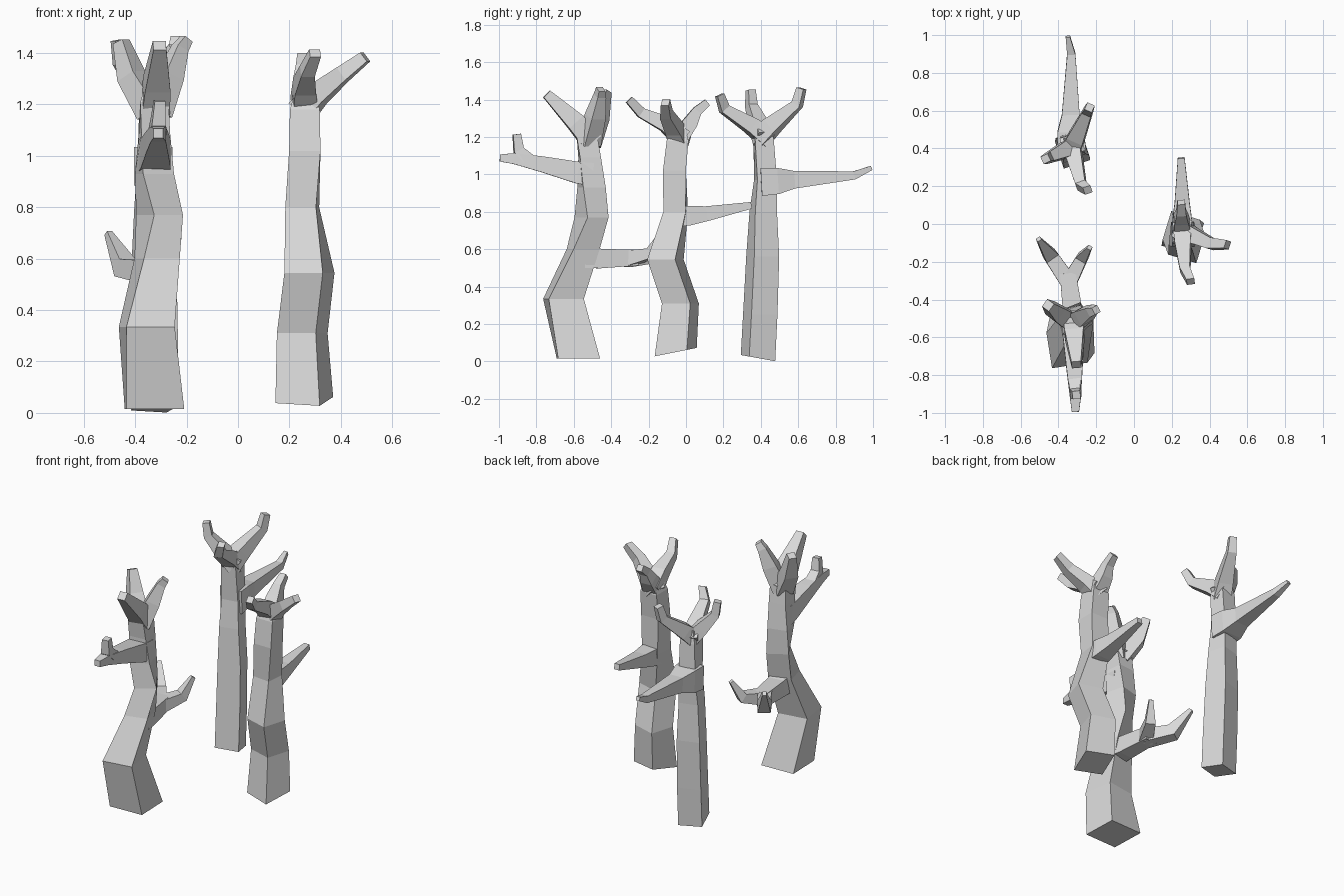
import bpy
import bmesh
from math import cos, sin, radians
from mathutils import Vector

default_cube = bpy.data.objects.get("Cube")
if default_cube:
    bpy.data.objects.remove(default_cube, do_unlink=True)

# One plain grey bark for everything
bark = bpy.data.materials.new("grey_bark")
bark.use_nodes = True
bark_colour = (0.7, 0.7, 0.7, 1)
bark.diffuse_color = bark_colour
bark.node_tree.nodes["Principled BSDF"].inputs["Base Color"].default_value = bark_colour

CORNERS = ((-1, -1), (1, -1), (1, 1), (-1, 1))


def loft(name, rings):
    """Skin a stack of four-sided rings and close both ends."""
    bm = bmesh.new()
    loops = [[bm.verts.new(point) for point in ring] for ring in rings]
    for lower, upper in zip(loops, loops[1:]):
        for i in range(len(lower)):
            j = (i + 1) % len(lower)
            bm.faces.new((lower[i], lower[j], upper[j], upper[i]))
    bm.faces.new(loops[0])
    bm.faces.new(loops[-1])
    bmesh.ops.recalc_face_normals(bm, faces=bm.faces)
    mesh = bpy.data.meshes.new(name)
    bm.to_mesh(mesh)
    bm.free()
    mesh.materials.append(bark)
    obj = bpy.data.objects.new(name, mesh)
    bpy.context.collection.objects.link(obj)
    return obj


def trunk(name, stations, foot_slope=0.0):
    """Level square rings: centre x, y, z, half width, turn in degrees."""
    rings = []
    for index, (x, y, z, half, turn) in enumerate(stations):
        c, s = cos(radians(turn)), sin(radians(turn))
        slope = foot_slope if index == 0 else 0.0
        ring = []
        for u, v in CORNERS:
            dx, dy = half * (u * c - v * s), half * (u * s + v * c)
            ring.append(Vector((x + dx, y + dy, z + slope * dy)))
        rings.append(ring)
    return loft(name, rings)


def branch(name, path):
    """Square rings set across a bent path: x, y, z, half width."""
    points = [Vector(p[:3]) for p in path]
    side = (points[-1] - points[0]).cross(Vector((0, 0, 1))).normalized()
    last = len(points) - 1
    rings = []
    for i, point in enumerate(points):
        before = (point - points[max(i - 1, 0)]).normalized()
        after = (points[min(i + 1, last)] - point).normalized()
        across = side.cross((before + after).normalized()).normalized()
        half = path[i][3]
        rings.append([point + half * (u * side + v * across) for u, v in CORNERS])
    return loft(name, rings)


# Front tree: thick bent trunk
trunk("front_tree_trunk", [
    (-.325, -.575, .015, .112, 2),
    (-.355, -.655, .335, .095, 9),
    (-.315, -.55, .6, .072, 15),
    (-.305, -.505, .77, .066, 32),
    (-.325, -.505, .93, .062, 15),
    (-.325, -.515, 1.09, .056, 5),
    (-.325, -.53, 1.21, .055, 0),
    (-.325, -.53, 1.28, .035, 0),
])
# Front tree: crown
branch("front_tree_crown_front", [
    (-.325, -.5, 1.17, .055), (-.315, -.59, 1.28, .05), (-.305, -.745, 1.43, .025)])
branch("front_tree_crown_left", [
    (-.32, -.52, 1.17, .05), (-.265, -.485, 1.31, .042),
    (-.225, -.46, 1.42, .026), (-.2, -.455, 1.455, .02)])
branch("front_tree_crown_right", [
    (-.33, -.52, 1.17, .05), (-.415, -.465, 1.31, .042), (-.455, -.43, 1.445, .024)])
# Front tree: forward limb with an upright twig
branch("front_tree_forward_limb", [
    (-.325, -.5, 1.0, .062), (-.32, -.58, 1.01, .058), (-.315, -.77, 1.055, .042),
    (-.31, -.92, 1.085, .029), (-.31, -.995, 1.088, .019)])
branch("front_tree_forward_twig", [
    (-.315, -.82, 1.06, .035), (-.31, -.895, 1.13, .028), (-.305, -.905, 1.215, .021)])
# Front tree: rear limb that forks in two
branch("front_tree_rear_limb", [
    (-.32, -.54, .56, .06), (-.325, -.46, .55, .052), (-.35, -.26, .555, .042)])
branch("front_tree_rear_fork_right", [
    (-.345, -.31, .55, .044), (-.44, -.17, .565, .038), (-.505, -.08, .7, .012)])
branch("front_tree_rear_fork_left", [
    (-.345, -.31, .55, .042), (-.275, -.18, .58, .03), (-.235, -.125, .69, .012)])

# Side tree: short trunk with a turned foot
trunk("side_tree_trunk", [
    (.258, -.055, .05, .09, -17),
    (.25, -.03, .31, .079, -17),
    (.278, -.11, .545, .078, -17),
    (.25, -.055, .8, .06, -6),
    (.26, -.062, 1.02, .061, 0),
    (.26, -.045, 1.18, .058, 0),
    (.26, -.04, 1.26, .035, 0),
], foot_slope=.2)
# Side tree: crown
branch("side_tree_crown_front", [
    (.26, -.02, 1.19, .052), (.26, -.11, 1.27, .042),
    (.27, -.24, 1.33, .027), (.3, -.305, 1.4, .021)])
branch("side_tree_crown_left", [
    (.245, -.03, 1.17, .05), (.31, -.06, 1.24, .042),
    (.41, -.105, 1.32, .03), (.495, -.11, 1.385, .022)])
branch("side_tree_crown_rear", [
    (.26, -.05, 1.18, .05), (.25, .025, 1.28, .038),
    (.25, .06, 1.34, .026), (.25, .115, 1.385, .02)])
# Side tree: rear limb
branch("side_tree_rear_limb", [
    (.255, -.05, .775, .055), (.255, .02, .78, .052),
    (.255, .11, .79, .04), (.25, .35, .835, .018)])

# Back tree: tall straight trunk
trunk("back_tree_trunk", [
    (-.325, .385, .018, .073, 18),
    (-.325, .397, .25, .073, 18),
    (-.327, .41, .56, .07, 18),
    (-.33, .413, .8, .06, 15),
    (-.33, .425, .97, .053, 10),
    (-.33, .415, 1.19, .05, 5),
    (-.33, .415, 1.27, .035, 0),
], foot_slope=-.18)
# Back tree: crown
branch("back_tree_crown_rear", [
    (-.335, .39, 1.19, .052), (-.305, .46, 1.26, .045),
    (-.245, .595, 1.375, .026), (-.235, .617, 1.46, .021)])
branch("back_tree_crown_right", [
    (-.31, .42, 1.19, .05), (-.38, .385, 1.27, .04),
    (-.455, .35, 1.365, .026), (-.468, .345, 1.45, .021)])
branch("back_tree_crown_front", [
    (-.335, .44, 1.19, .052), (-.315, .35, 1.26, .042),
    (-.28, .205, 1.35, .027), (-.245, .18, 1.425, .021)])
# Back tree: long rear limb
branch("back_tree_rear_limb", [
    (-.33, .4, .96, .075), (-.335, .49, .965, .07), (-.335, .58, .972, .047),
    (-.332, .9, .995, .022), (-.35, .992, 1.035, .012)])
